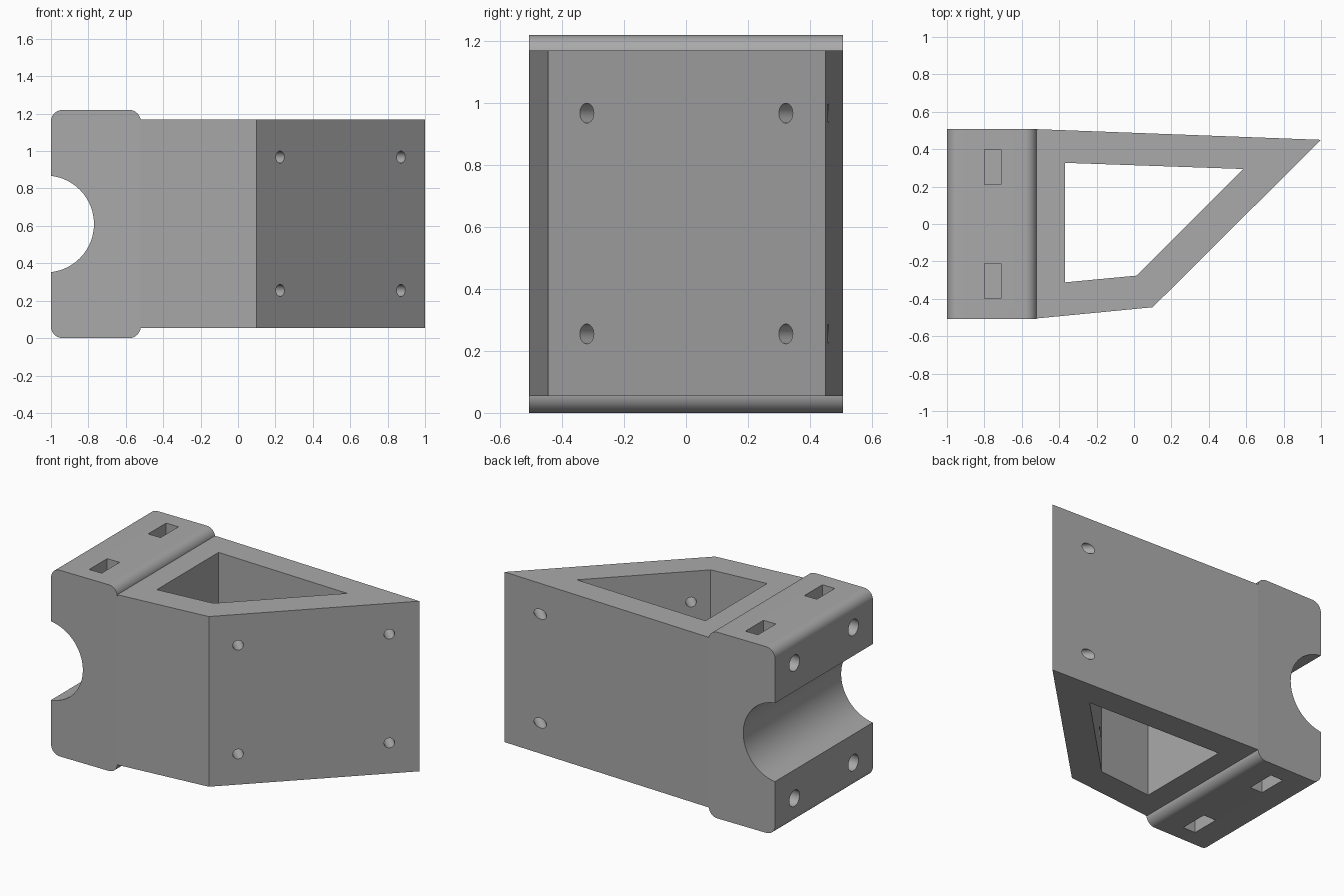
import bpy, bmesh
from math import pi, sin, cos, radians
from mathutils import Vector

if "Cube" in bpy.data.objects:
    bpy.data.objects.remove(bpy.data.objects["Cube"], do_unlink=True)

gray = bpy.data.materials.new("plain gray")
gray.use_nodes = True
gray.diffuse_color = (0.4, 0.4, 0.4, 1)
gray.node_tree.nodes["Principled BSDF"].inputs["Base Color"].default_value = (0.4, 0.4, 0.4, 1)

HALF_Y = 0.507
HEIGHT = 1.22
MID_Z = HEIGHT / 2
SEAM_X = -0.521


def prism(name, base, sweep):
    """Solid made by sweeping a flat outline along a vector."""
    bm = bmesh.new()
    face = bm.faces.new([bm.verts.new(p) for p in base])
    ext = bmesh.ops.extrude_face_region(bm, geom=[face])
    top = [v for v in ext["geom"] if isinstance(v, bmesh.types.BMVert)]
    bmesh.ops.translate(bm, vec=Vector(sweep), verts=top)
    bmesh.ops.recalc_face_normals(bm, faces=bm.faces)
    mesh = bpy.data.meshes.new(name)
    bm.to_mesh(mesh)
    bm.free()
    mesh.materials.append(gray)
    obj = bpy.data.objects.new(name, mesh)
    bpy.context.collection.objects.link(obj)
    return obj


def rod(name, start, direction, radius, length, sides=32):
    """Round cutter from a start point along a direction."""
    d = Vector(direction).normalized()
    side = d.orthogonal().normalized()
    up = d.cross(side)
    ring = [Vector(start) + radius * (cos(a) * side + sin(a) * up)
            for a in (2 * pi * i / sides for i in range(sides))]
    return prism(name, ring, d * length)


def box(name, low, high):
    (x0, y0, z0), (x1, y1, z1) = low, high
    return prism(name, [(x0, y0, z0), (x1, y0, z0), (x1, y1, z0), (x0, y1, z0)],
                 (0, 0, z1 - z0))


def select(obj):
    bpy.ops.object.select_all(action="DESELECT")
    obj.select_set(True)
    bpy.context.view_layer.objects.active = obj


def cut(obj, cutter):
    cutter.hide_render = True
    mod = obj.modifiers.new("cut", "BOOLEAN")
    mod.operation = "DIFFERENCE"
    mod.solver = "EXACT"
    mod.object = cutter
    select(obj)
    bpy.ops.object.modifier_apply(modifier=mod.name)
    bpy.data.objects.remove(cutter, do_unlink=True)


# Clamp block: rounded rectangle profile swept across the width
R = 0.062
outline = []
for cx, cz, start in ((-0.52 - R, HEIGHT - R, 0), (-1 + R, HEIGHT - R, 90),
                      (-1 + R, R, 180), (-0.52 - R, R, 270)):
    for i in range(11):
        a = radians(start + 9 * i)
        outline.append((cx + R * cos(a), -HALF_Y, cz + R * sin(a)))
clamp = prism("clamp_block", outline, (0, 2 * HALF_Y, 0))

# Tube saddle
cut(clamp, rod("saddle_cutter", (-1.029, -0.7, MID_Z), (0, 1, 0), 0.259, 1.4, 96))

# Bolt holes with nut slots from above and below
for y in (-0.305, 0.305):
    for s in (-1, 1):
        cut(clamp, rod("bolt_cutter", (-1.1, y, MID_Z + s * 0.443), (1, 0, 0), 0.053, 0.46))
        z = sorted((MID_Z + s * 0.35, MID_Z + s * 0.75))
        cut(clamp, box("nut_cutter", (-0.8, y - 0.093, z[0]), (-0.71, y + 0.093, z[1])))

# Angled bracket with its open core
Z0, Z1 = 0.055, 1.17
outer = [(SEAM_X, -0.505), (0.1, -0.445), (1, 0.45), (SEAM_X, HALF_Y)]
inner = [(-0.37, -0.312), (0.015, -0.276), (0.585, 0.294), (-0.37, 0.327)]
bracket = prism("angled_bracket", [(x, y, Z0) for x, y in outer], (0, 0, Z1 - Z0))
cut(bracket, prism("core_cutter", [(x, y, -0.2) for x, y in inner], (0, 0, 1.7)))

# Mounting holes square to the slanted face
for x, y in ((0.225, -0.32), (0.872, 0.322)):
    for z in (0.255, 0.968):
        cut(bracket, rod("mount_cutter", (x + 0.05, y - 0.05, z), (-1, 1, 0), 0.032, 0.45))

for part in (clamp, bracket):
    select(part)
    bpy.ops.object.shade_smooth_by_angle(angle=radians(30))
